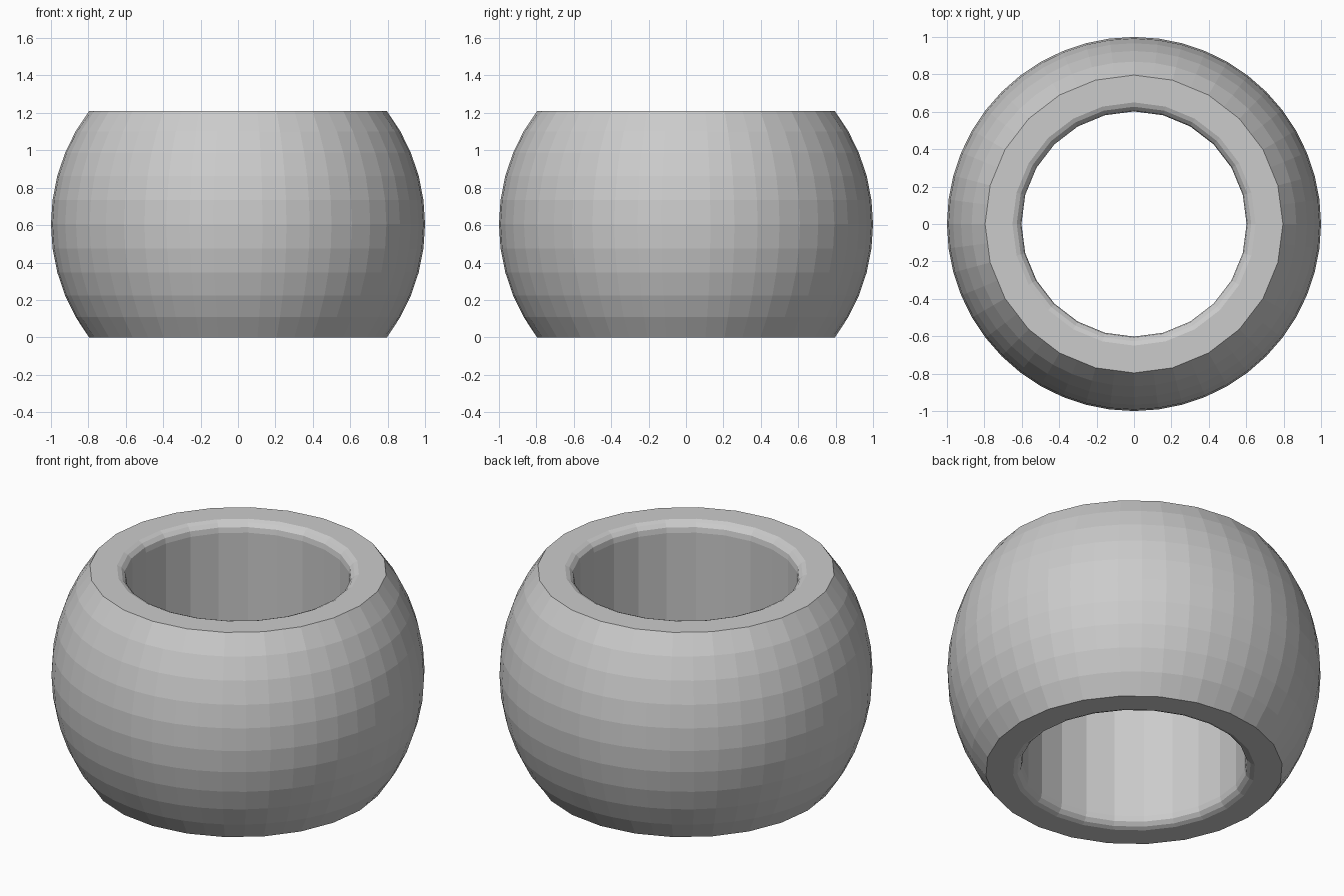
import bpy, bmesh, math

if "Cube" in bpy.data.objects:
    bpy.data.objects.remove(bpy.data.objects["Cube"])

SIDES = 48
HALF = 0.605      # half height of the ring
BANDS = 10        # facet bands on the bulging outside

# Closed cross-section (radius, z, coarse): coarse rings read as 24-sided
a = math.asin(HALF)
profile = []
for i in range(BANDS + 1):
    t = -a + 2 * a * i / BANDS
    profile.append((math.cos(t), HALF + math.sin(t), i in (0, BANDS)))

# Rounded lip into the bore, mirrored for top and bottom
lip = [(0.65, 0.0), (0.627, 0.01), (0.608, 0.03), (0.602, 0.06)]
profile += [(r, 2 * HALF - d, True) for r, d in lip]
profile += [(r, d, True) for r, d in reversed(lip)]

# Lathe the section around z
bm = bmesh.new()
rings = []
for r, z, coarse in profile:
    ring = []
    for k in range(SIDES):
        ang = 2 * math.pi * k / SIDES
        rr = r * math.cos(2 * math.pi / SIDES) if coarse and k % 2 else r
        ring.append(bm.verts.new((rr * math.cos(ang), rr * math.sin(ang), z)))
    rings.append(ring)
for j, lower in enumerate(rings):
    upper = rings[(j + 1) % len(rings)]
    for k in range(SIDES):
        n = (k + 1) % SIDES
        bm.faces.new((lower[k], lower[n], upper[n], upper[k]))
bmesh.ops.recalc_face_normals(bm, faces=bm.faces)

mesh = bpy.data.meshes.new("bead_ring")
bm.to_mesh(mesh)
bm.free()
bpy.context.collection.objects.link(bpy.data.objects.new("bead_ring", mesh))
